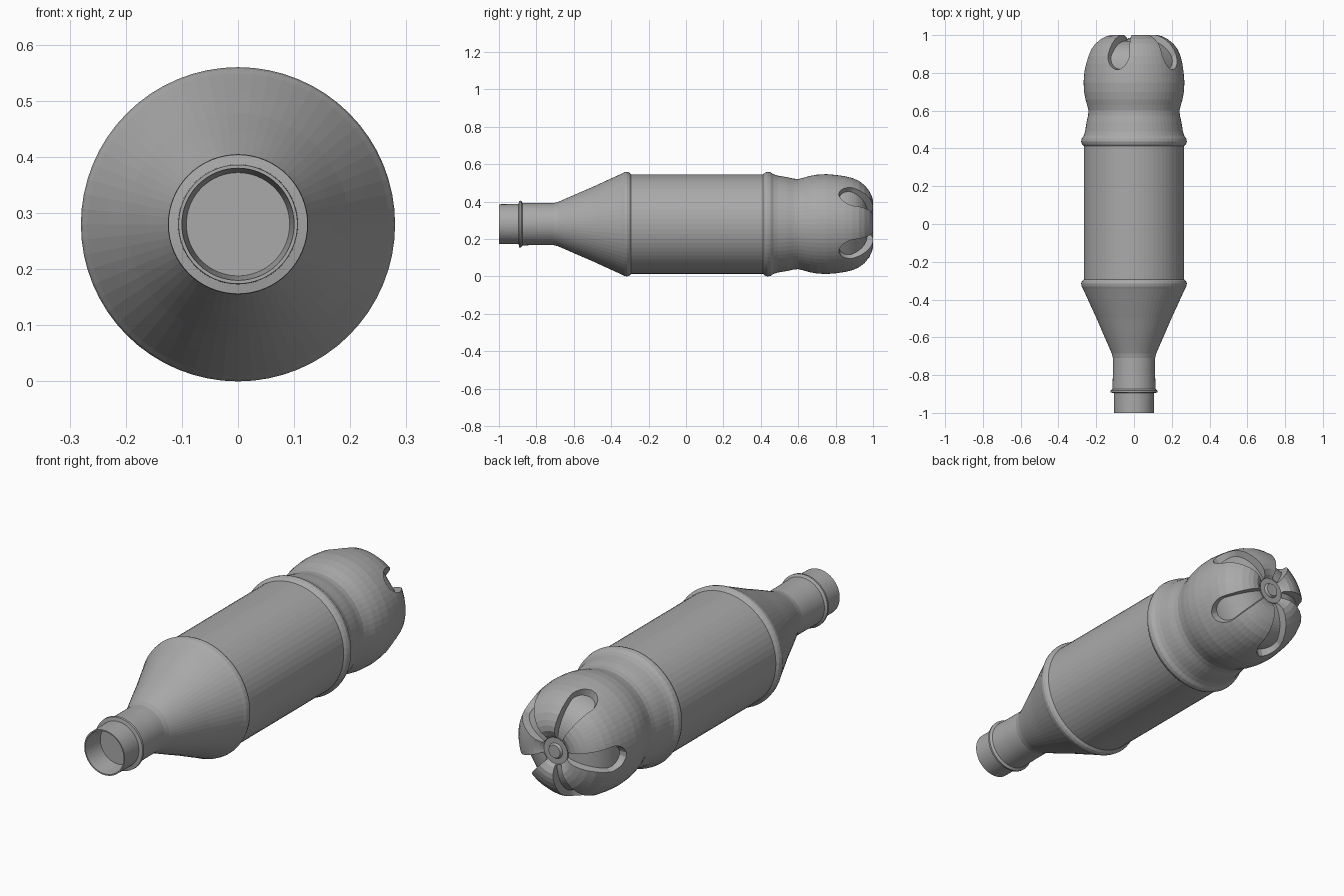
import bpy, bmesh, math
from mathutils import Vector

if "Cube" in bpy.data.objects:
    bpy.data.objects.remove(bpy.data.objects["Cube"])

AXIS_Z = 0.28
SEGMENTS = 64

grey = bpy.data.materials.new("bottle grey")
grey.diffuse_color = (0.4, 0.4, 0.4, 1)
grey.use_nodes = True
grey.node_tree.nodes["Principled BSDF"].inputs["Base Color"].default_value = grey.diffuse_color


def make_object(name, bm):
    bmesh.ops.recalc_face_normals(bm, faces=bm.faces)
    mesh = bpy.data.meshes.new(name)
    bm.to_mesh(mesh)
    bm.free()
    mesh.materials.append(grey)
    obj = bpy.data.objects.new(name, mesh)
    bpy.context.collection.objects.link(obj)
    return obj


def skin(bm, rings):
    """Bridge equal rings of points and close both ends."""
    loops = [[bm.verts.new(p) for p in ring] for ring in rings]
    n = len(loops[0])
    for a, b in zip(loops, loops[1:]):
        for i in range(n):
            j = (i + 1) % n
            bm.faces.new((a[i], a[j], b[j], b[i]))
    bm.faces.new(loops[0])
    bm.faces.new(loops[-1])


def around(y, r, angle):
    return Vector((r * math.cos(angle), y, AXIS_Z + r * math.sin(angle)))


# Bottle outline as (y, radius), from inside the mouth to the hub of the base
profile = [
    (-0.90, 0.092), (-1.0, 0.100), (-1.0, 0.106),              # mouth
    (-0.895, 0.107), (-0.892, 0.124), (-0.882, 0.125), (-0.874, 0.114),  # neck ring
    (-0.80, 0.112), (-0.71, 0.112), (-0.685, 0.118), (-0.65, 0.133),     # neck
    (-0.58, 0.164), (-0.50, 0.198), (-0.42, 0.235), (-0.345, 0.269),     # shoulder
    (-0.33, 0.277), (-0.315, 0.280), (-0.303, 0.276), (-0.293, 0.266),   # front ridge
    (0.412, 0.266), (0.422, 0.275), (0.436, 0.280), (0.452, 0.277),      # rear ridge
    (0.468, 0.266), (0.49, 0.259), (0.54, 0.251), (0.575, 0.243), (0.60, 0.241),
    (0.63, 0.248), (0.66, 0.257), (0.70, 0.264), (0.75, 0.267),          # base bulge
    (0.80, 0.263), (0.85, 0.256), (0.89, 0.246), (0.925, 0.231),
    (0.955, 0.208), (0.98, 0.177), (0.994, 0.148), (1.0, 0.125),
    (1.0, 0.100), (0.988, 0.075), (0.975, 0.062),                        # feet
    (0.975, 0.036), (0.986, 0.030),                                      # hub
]
bm = bmesh.new()
skin(bm, [[around(y, r, 2 * math.pi * i / SEGMENTS) for i in range(SEGMENTS)]
          for y, r in profile])
bottle = make_object("bottle", bm)


# Five teardrop grooves between the feet
def half_width(t):
    if t < 0.28:
        return max(0.012, 0.07 * math.sqrt(1 - (1 - t / 0.28) ** 2))
    return 0.07 + (0.022 - 0.07) * (t - 0.28) / 0.72


bm = bmesh.new()
STEPS = 20
for k in range(5):
    angle = math.radians(38 + 72 * k)
    side = Vector((-math.sin(angle), 0, math.cos(angle)))
    rings = []
    for i in range(STEPS + 1):
        t = (i / STEPS) ** 1.4
        w = half_width(t)
        floor_phi = math.radians(66 + (14 - 66) * t)
        top_phi = math.radians(75 + (13 - 75) * t)
        floor_r = 0.247 + 0.025 * math.sin(math.pi * t) + 0.01 * t
        low = around(0.72 + floor_r * math.cos(floor_phi),
                     floor_r * math.sin(floor_phi), angle)
        high = around(0.72 + 0.36 * math.cos(top_phi),
                      0.36 * math.sin(top_phi), angle)
        rings.append([low - side * w * 0.75, low + side * w * 0.75,
                      high + side * w * 1.15, high - side * w * 1.15])
    skin(bm, rings)
cutter = make_object("groove_cutter", bm)
cutter.hide_render = True

cut = bottle.modifiers.new("grooves", "BOOLEAN")
cut.operation = "DIFFERENCE"
cut.solver = "EXACT"
cut.object = cutter

# Bake the cut and drop the helper
graph = bpy.context.evaluated_depsgraph_get()
bottle_mesh = bpy.data.meshes.new_from_object(bottle.evaluated_get(graph))
bottle.modifiers.clear()
bottle.data = bottle_mesh
bpy.data.objects.remove(cutter)
